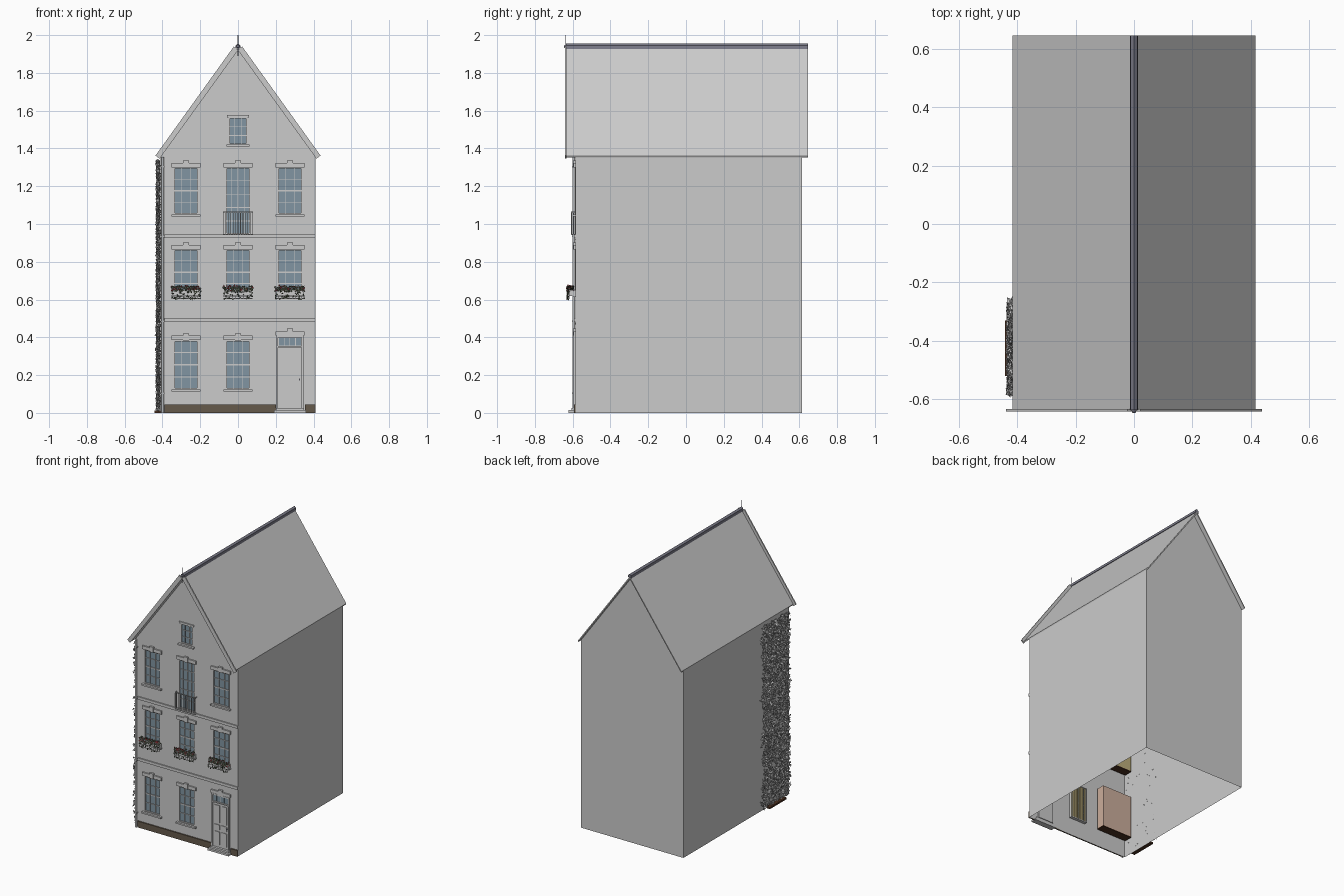
import bpy, bmesh, math, random
from mathutils import Vector, Matrix

if "Cube" in bpy.data.objects:
    bpy.data.objects.remove(bpy.data.objects["Cube"])
random.seed(4)

def material(name, rgb):
    m = bpy.data.materials.new(name)
    m.diffuse_color = (*rgb, 1)
    m.use_nodes = True
    m.node_tree.nodes["Principled BSDF"].inputs["Base Color"].default_value = m.diffuse_color
    return m

GLASS = material("glass", (.22, .30, .36))
STONE = material("dark_stone", (.13, .10, .07))
SOIL = material("soil", (.07, .03, .015))
ROSE = material("rose_plaster", (.6, .42, .33))
OCHRE = material("ochre_cloth", (.5, .42, .2))
SLATE = material("slate", (.2, .2, .25))
GREEN = material("foliage", (.09, .11, .07))
RED = material("petals", (.4, .05, .06))

def finish(name, bm, mat=None):
    me = bpy.data.meshes.new(name)
    bm.to_mesh(me)
    bm.free()
    ob = bpy.data.objects.new(name, me)
    bpy.context.collection.objects.link(ob)
    if mat:
        me.materials.append(mat)
    return ob

def boxes(name, items, mat=None):
    """One object from (x0, x1, y0, y1, z0, z1) boxes."""
    bm = bmesh.new()
    for x0, x1, y0, y1, z0, z1 in items:
        m = Matrix.Translation(((x0+x1)/2, (y0+y1)/2, (z0+z1)/2)) @ Matrix.Diagonal((x1-x0, y1-y0, z1-z0, 1))
        bmesh.ops.create_cube(bm, size=1, matrix=m)
    return finish(name, bm, mat)

def prism(name, profile, y0, y1, mat=None):
    """Extrude an (x, z) profile along y."""
    bm = bmesh.new()
    f = bm.faces.new([bm.verts.new((x, y0, z)) for x, z in profile])
    ext = bmesh.ops.extrude_face_region(bm, geom=[f])
    bmesh.ops.translate(bm, vec=(0, y1-y0, 0), verts=[v for v in ext["geom"] if isinstance(v, bmesh.types.BMVert)])
    bmesh.ops.recalc_face_normals(bm, faces=bm.faces)
    return finish(name, bm, mat)

def rod(name, x, y, z0, z1, r, n=10, mat=None):
    bm = bmesh.new()
    bmesh.ops.create_cone(bm, segments=n, cap_ends=True, radius1=r, radius2=r, depth=z1-z0,
                          matrix=Matrix.Translation((x, y, (z0+z1)/2)))
    ob = finish(name, bm, mat)
    for p in ob.data.polygons:
        p.use_smooth = len(p.vertices) == 4
    return ob

def leaves(name, count, place, facing, size, mat=None):
    """Scattered folded kite leaves; place() gives a position."""
    bm = bmesh.new()
    for _ in range(count):
        s = size * random.uniform(.7, 1.3)
        n = Vector(facing) + Vector([random.uniform(-.7, .7) for _ in range(3)])
        m = (Matrix.Translation(place()) @ n.to_track_quat('Z', 'Y').to_matrix().to_4x4()
             @ Matrix.Rotation(random.uniform(0, 6.28), 4, 'Z'))
        a, b, c, d = [bm.verts.new(m @ Vector(p)) for p in
                      ((0, -.5*s, 0), (.4*s, 0, .15*s), (0, .6*s, 0), (-.4*s, 0, .15*s))]
        bm.faces.new((a, b, c))
        bm.faces.new((a, c, d))
    return finish(name, bm, mat)

F, B, W = -.585, .615, .41            # front wall, back wall, half width
EAVE, APEX = 1.355, 1.925
XS = (-.275, 0, .275)

# Openings: (x, half width, z0, z1, columns, rows)
main_windows = [(x, .066, z0, z1, 3, 4) for z0, z1 in ((.125, .385), (.625, .866), (1.05, 1.30))
                for x in XS if not (x > 0 and z0 < .2) and not (x == 0 and z0 > 1)]
french = (0, .066, .945, 1.30, 4, 5)
attic = (0, .05, 1.42, 1.565, 3, 3)
windows = main_windows + [french, attic]

# Facade with window holes
cu = bpy.data.curves.new("facade", 'CURVE')
cu.dimensions, cu.fill_mode = '2D', 'BOTH'
loops = [[(-W, 0), (W, 0), (W, EAVE), (0, APEX), (-W, EAVE)]]
loops += [[(x-h, a), (x+h, a), (x+h, b), (x-h, b)] for x, h, a, b, _, _ in windows]
for pts in loops:
    s = cu.splines.new('POLY')
    s.points.add(len(pts)-1)
    s.use_cyclic_u = True
    for p, (x, z) in zip(s.points, pts):
        p.co = (x, z, 0, 1)
ob = bpy.data.objects.new("facade", cu)
bpy.context.collection.objects.link(ob)
ob.rotation_euler = (math.pi/2, 0, 0)
ob.location.y = F
bpy.context.view_layer.objects.active = ob
ob.select_set(True)
bpy.ops.object.convert(target='MESH')

# Side and back walls, open underneath
bm = bmesh.new()
V = lambda *pts: bm.faces.new([bm.verts.new(p) for p in pts])
V((W, F, 0), (W, B, 0), (W, B, EAVE), (W, F, EAVE))
V((-W, B, 0), (-W, F, 0), (-W, F, EAVE), (-W, B, EAVE))
V((W, B, 0), (-W, B, 0), (-W, B, EAVE), (0, B, APEX), (W, B, EAVE))
bmesh.ops.remove_doubles(bm, verts=bm.verts, dist=1e-4)
finish("side_and_back_walls", bm)

# Roof, ridge, bargeboards and finial
prism("roof", [(-.415, 1.36), (0, 1.935), (.415, 1.36), (.412, 1.352), (0, 1.922), (-.412, 1.352)], -.636, .645)
prism("ridge_cap", [(-.014, 1.926), (-.012, 1.945), (0, 1.955), (.012, 1.945), (.014, 1.926), (0, 1.935)], -.636, .645, SLATE)
for side, s in (("left", -1), ("right", 1)):
    prism(side + "_bargeboard", [(s*.022, 1.94), (s*.437, 1.362), (s*.415, 1.346), (0, 1.924 - .004)], -.641, -.632)
rod("finial_rod", 0, -.639, 1.89, 2.0, .002, 8, SLATE)
bm = bmesh.new()
bmesh.ops.create_uvsphere(bm, u_segments=12, v_segments=8, radius=.008, matrix=Matrix.Translation((0, -.639, 1.94)))
for f in bm.faces:
    f.smooth = True
finish("finial_ball", bm, SLATE)

# Window joinery and glass
frames, panes = [], []
for x, h, a, b, nc, nr in windows:
    y0, y1, t = F-.002, F+.022, .007
    frames += [(x-h, x-h+t, y0, y1, a, b), (x+h-t, x+h, y0, y1, a, b),
               (x-h+t, x+h-t, y0, y1, a, a+t), (x-h+t, x+h-t, y0, y1, b-t, b)]
    for i in range(1, nc):
        c = x-h + 2*h*i/nc
        frames.append((c-.0018, c+.0018, F+.003, F+.014, a+t, b-t))
    for i in range(1, nr):
        c = a + (b-a)*i/nr
        w = .004 if nr == 4 and i == 2 else .0018
        frames.append((x-h+t, x+h-t, F+.004, F+.013, c-w, c+w))
    panes.append((x-h+t, x+h-t, F+.009, F+.011, a+t, b-t))
boxes("window_frames", frames)
boxes("window_glass", panes, GLASS)

# Sills, lintels and keystones
sills, lintels, keys = [], [], []
for x, h, a, b, _, _ in windows:
    if a != .945:
        sills.append((x-h-.011, x+h+.011, F-.017, F, a-.011, a))
    if b < 1.5:
        lintels.append((x-h-.011, x+h+.011, F-.01, F, b, b+.024))
        keys.append((x-.015, x+.015, F-.014, F, b-.002, b+.036))
    else:
        lintels.append((x-h-.008, x+h+.008, F-.008, F, b, b+.012))
lintels.append((.198, .352, F-.01, F, .41, .432))
keys.append((.26, .29, F-.014, F, .408, .446))
boxes("window_sills", sills)
boxes("lintels", lintels)
boxes("keystones", keys)

# Storey bands and plinth
boxes("storey_bands", [(-.388, W, F-.008, F, z, z+.02) for z in (.482, .925)])
boxes("plinth", [(-.39, .2, F-.009, F, 0, .045), (.355, W, F-.009, F, 0, .045)], STONE)

# Front door with panels, fanlight, handle and steps
D = .275
boxes("door_frame", [(.203, .213, F-.012, F, 0, .41), (.337, .347, F-.012, F, 0, .41), (.213, .337, F-.012, F, .4, .41),
                     (.213, .337, F-.012, F, .346, .354)])
boxes("door", [(.213, .337, F-.004, F+.01, .025, .4)])
boxes("door_panels", [(D+s*.029-.021, D+s*.029+.021, F-.008, F-.004, a, b) for s in (-1, 1)
                      for a, b in ((.045, .14), (.155, .19), (.205, .33))])
boxes("fanlight", [(.216+i*.03, .243+i*.03, F-.006, F-.004, .357, .397) for i in range(4)], GLASS)
boxes("door_handle", [(.322, .329, F-.014, F-.004, .172, .182)], SLATE)
boxes("door_steps", [(.19, .36, -.622, F+.005, 0, .014), (.2, .35, -.606, F+.005, .014, .027)])

# Balcony railing at the french window
rail = [(-.08, .08, -.608, F, .942, .948), (-.08, .08, -.608, -.604, 1.061, 1.066)]
rail += [(-.08+i*.0131, -.077+i*.0131, -.6075, -.6045, .948, 1.061) for i in range(13)]
for x in (-.08, .077):
    rail += [(x, x+.003, -.607, F, 1.061, 1.066), (x, x+.003, -.597, -.594, .948, 1.061)]
boxes("balcony_railing", rail)

# Flower boxes on the middle storey
for i, x in enumerate(XS):
    boxes(f"flower_box_{i}", [(x-.075, x+.075, -.616, -.586, .622, .65)])
    bars = [(x-.078, x+.078, -.62, -.617, z, z+.003) for z in (.604, .66)]
    bars += [(x-.078+k*.0154, x-.076+k*.0154, -.62, -.618, .606, .66) for k in range(11)]
    bars += [(x+s, x+s+.002, -.618, F, .618, .622) for s in (-.078, .076)]
    boxes(f"flower_box_rail_{i}", bars)
    spot = lambda: (x+random.uniform(-.077, .077), random.uniform(-.628, -.595), random.uniform(.64, .67))
    hang = lambda: (x+random.uniform(-.077, .077), random.uniform(-.63, -.621), random.uniform(.6, .65))
    leaves(f"flower_leaves_{i}", 130, spot, (0, -1, .8), .014, GREEN)
    leaves(f"trailing_leaves_{i}", 40, hang, (0, -1, .2), .011, GREEN)
    leaves(f"flowers_{i}", 40, lambda: Vector(spot()) + Vector((0, -.003, .005)), (0, -1, .8), .011, RED)

# Downpipe with brackets
rod("downpipe", -.399, -.594, 0, 1.355, .0075)
boxes("pipe_brackets", [(-.409, -.389, -.603, F, z, z+.008) for z in (.1, .48, .93, 1.3)])

# Rooms behind the windows, seen from underneath
for i, (x, h, a, b, _, _) in enumerate(main_windows + [french]):
    if x == 0 and a < .2:
        boxes("curtain", [(x-.056+k*.016, x-.046+k*.016, F+.016, F+.021, a+.008, b-.008) for k in range(8)], OCHRE)
        continue
    boxes(f"room_{i}", [(x-.12, x+.12, F+.024, -.5, a-.012, b+.03)], ROSE if a < .2 else OCHRE)
    boxes(f"room_floor_{i}", [(x-.12, x+.12, F+.024, -.5, a-.018, a-.012)], SOIL)

# Ivy on the left wall with its bed
def ivy_spot():
    z = random.uniform(.015, 1.335)
    edge = -.275 + .012*math.sin(z*17) + .006*math.sin(z*41)
    return (-random.uniform(.414, .43), random.uniform(-.58, edge), z)
leaves("ivy", 2700, ivy_spot, (-1, 0, .25), .021)
boxes("ivy_bed", [(-.441, -.411, -.52, -.33, 0, .012)], SOIL)
